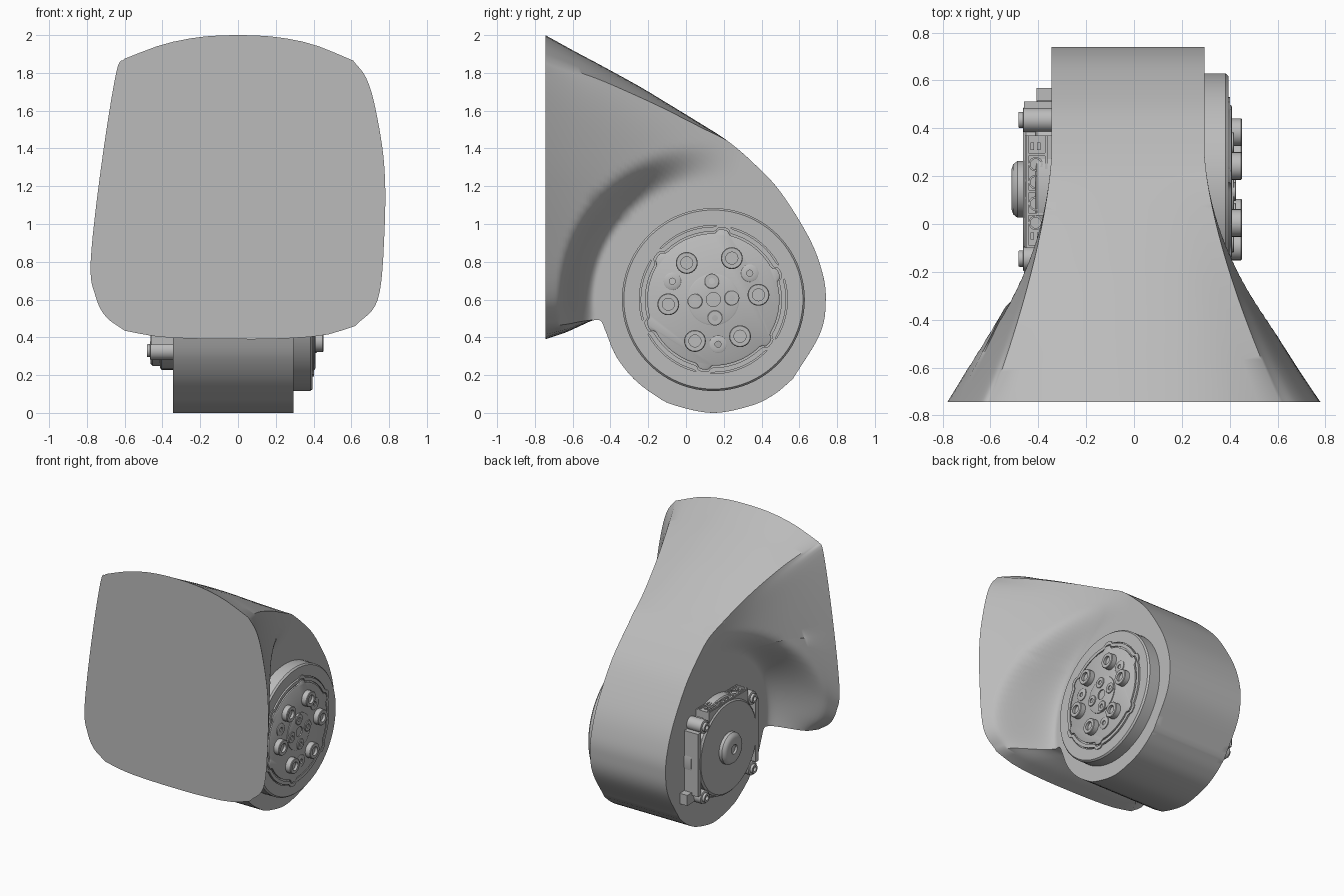
import bpy, bmesh, math
from mathutils import Vector, Matrix

cube = bpy.data.objects.get("Cube")
if cube:
    bpy.data.objects.remove(cube, do_unlink=True)

grey = bpy.data.materials.new("plain grey")
grey.use_nodes = True
grey.diffuse_color = (0.5, 0.5, 0.5, 1)
grey.node_tree.nodes["Principled BSDF"].inputs["Base Color"].default_value = (0.5, 0.5, 0.5, 1)

CY, CZ = 0.145, 0.6          # drum axis
LEFT, RIGHT = -0.345, 0.295  # drum side planes


def finish(bm, name, angle=35):
    bmesh.ops.recalc_face_normals(bm, faces=bm.faces)
    me = bpy.data.meshes.new(name)
    bm.to_mesh(me)
    bm.free()
    ob = bpy.data.objects.new(name, me)
    bpy.context.collection.objects.link(ob)
    me.materials.append(grey)
    bpy.ops.object.select_all(action="DESELECT")
    ob.select_set(True)
    bpy.context.view_layer.objects.active = ob
    bpy.ops.object.shade_smooth_by_angle(angle=math.radians(angle))
    return ob


def spline(pts, t):
    """Catmull-Rom point at t, measured in segments."""
    p = [Vector(q) for q in pts]
    i = min(int(t), len(p) - 2)
    f = t - i
    b, c = p[i], p[i + 1]
    a = p[i - 1] if i else 2 * b - c
    d = p[i + 2] if i + 2 < len(p) else 2 * c - b
    return 0.5 * (2 * b + (c - a) * f + (2 * a - 5 * b + 4 * c - d) * f**2
                  + (3 * b - a - 3 * c + d) * f**3)


def smooth(lo, hi, v):
    v = min(1, max(0, (v - lo) / (hi - lo)))
    return v * v * (3 - 2 * v)


# Side profile rails (y, z), paired section by section
upper = [(-.745, 2), (-.6, 1.92), (-.45, 1.84), (-.25, 1.73), (-.1, 1.64), (.08, 1.53), (.22, 1.44),
         (.36, 1.32), (.5, 1.17), (.65, .93), (.72, .75), (.74, .6), (.71, .42), (.566, .18)]
lower = [(-.745, .39), (-.64, .425), (-.55, .465), (-.49, .49), (-.45, .485), (-.425, .43), (-.37, .3),
         (-.276, .18), (-.16, .09), (-.06, .04), (.145, 0), (.35, .04), (.47, .1), (.566, .18)]

# Front outline (x, z) as four chains: left, top, right, bottom
left = [(-.6, .435), (-.7, .51), (-.755, .62), (-.78, .8), (-.725, 1.3), (-.645, 1.8), (-.6, 1.875)]
top = [(-.6, 1.875), (-.4, 1.95), (-.2, 1.99), (0, 2), (.2, 1.99), (.4, 1.95), (.61, 1.865)]
right = [(.61, 1.865), (.68, 1.77), (.73, 1.6), (.775, 1.3), (.775, .95), (.74, .6), (.62, .46)]
bottom = [(.62, .46), (.45, .41), (.2, .392), (0, .39), (-.2, .392), (-.42, .403), (-.6, .435)]

# Each ring point: front x, front height ratio, drum x, drum height ratio
ring, corners = [], []
for k, (chain, n) in enumerate([(left, 36), (top, 14), (right, 36), (bottom, 14)]):
    corners.append(len(ring))
    for i in range(n):
        s = i / n
        x, z = spline(chain, s * (len(chain) - 1))
        wide = LEFT + (RIGHT - LEFT) * s
        bx, bv = [(LEFT, s), (wide, 1), (RIGHT, 1 - s), (RIGHT + LEFT - wide, 0)][k]
        ring.append((x, (z - .39) / 1.61, bx, bv))

# Body: flared front lofted into the drum
bm = bmesh.new()
weight = bm.edges.layers.float.new("bevel_weight_edge")
STEPS = 8
total = (len(upper) - 1) * STEPS
rows = []
for j in range(total + 1):
    t = j / STEPS
    U, L = spline(upper, t), spline(lower, t)
    row = []
    for fx, fv, bx, bv in ring:
        reach = 6 if fv > 0.5 else 3
        v = bv + (fv - bv) * max(0, 1 - t / reach)
        y, z = L.lerp(U, v)
        flare = max(0, (0.3 - y) / 1.045) ** 1.5
        pocket = smooth(0.63, 0.83, math.hypot(y - CY, z - CZ))
        if j == 0:
            flare = pocket = 1
        pocket += (1 - pocket) * max(0, 1 - t / 0.8) ** 2
        row.append(bm.verts.new((bx + (fx - bx) * flare * pocket, y, z)))
    rows.append(row)
n = len(ring)
for a, b in zip(rows, rows[1:]):
    for i in range(n):
        bm.faces.new((a[i], a[(i + 1) % n], b[(i + 1) % n], b[i]))
bm.faces.new(rows[0])
for j in range(5 * STEPS, total - 2):
    for c in corners:
        bm.edges.get((rows[j][c], rows[j + 1][c]))[weight] = 1
bmesh.ops.remove_doubles(bm, verts=bm.verts, dist=0.0005)
body = finish(bm, "flared_body", 40)
bev = body.modifiers.new("edge_round", "BEVEL")
bev.limit_method = "WEIGHT"
bev.width = 0.014
bev.segments = 2


def turned(name, profile, y=CY, z=CZ, seg=48, lobes=None):
    """Revolve (radius, x) points about an axis along x."""
    bm = bmesh.new()
    rings = []
    for r, x in profile:
        ringv = []
        for i in range(seg):
            a = 2 * math.pi * i / seg
            rr = r + (lobes(a) if lobes and r > 0.3 else 0)
            ringv.append(bm.verts.new((x, y + rr * math.cos(a), z + rr * math.sin(a))))
        rings.append(ringv)
    for a, b in zip(rings, rings[1:]):
        for i in range(seg):
            bm.faces.new((a[i], a[(i + 1) % seg], b[(i + 1) % seg], b[i]))
    bm.faces.new(rings[0])
    bm.faces.new(rings[-1])
    return finish(bm, name)


def box(name, x, y, z):
    bm = bmesh.new()
    size = [b - a for a, b in (x, y, z)]
    mid = [(a + b) / 2 for a, b in (x, y, z)]
    bmesh.ops.create_cube(bm, size=1, matrix=Matrix.Translation(mid) @ Matrix.Diagonal((*size, 1)))
    return finish(bm, name)


def polar(radius, degrees):
    a = math.radians(degrees)
    return CY + radius * math.cos(a), CZ + radius * math.sin(a)


def socket(name, r, x0, x1, y, z, hole=0.5, depth=0.02, seg=24):
    d = math.copysign(depth, x1 - x0)
    turned(name, [(r, x0), (r, x1 - d * .2), (r * .93, x1), (r * hole, x1), (r * hole, x1 - d)], y, z, seg)


def lug_wave(a):
    near = (math.degrees(a) - 22 + 30) % 60 - 30
    return 0.024 * smooth(7, 3, abs(near)) if abs(near) < 7 else 0


# Output hub on the left side
turned("hub_collar", [(.484, .2), (.484, .383), (.474, .395), (.392, .395), (.392, .385)], seg=96)
turned("hub_flange", [(.385, .37), (.385, .402), (.36, .402), (.36, .394), (.35, .394),
                      (.35, .405), (.342, .41)], seg=180, lobes=lug_wave)
turned("hub_centre", [(.137, .4), (.137, .416), (.13, .419), (.037, .419), (.037, .405)])
for k in range(6):
    socket("hub_post", .058, .4, .452, *polar(.24, 6 + 60 * k), hole=.55)
for k in range(3):
    socket("hub_screw", .046, .4, .418, *polar(.238, 36 + 120 * k), hole=.35, depth=.01)
for k in range(4):
    socket("centre_screw", .04, .41, .426, *polar(.098, 5 + 90 * k), hole=.4, depth=.01)

# Motor housing on the right side
turned("motor_base", [(.372, -.3), (.372, -.405), (.362, -.412)], seg=72)
turned("motor_cover", [(.352, -.4), (.352, -.452), (.338, -.464)], seg=72)
turned("motor_dome", [(.118, -.46), (.118, -.488), (.105, -.505), (.085, -.512), (.035, -.512), (.035, -.495)])
for sy in (-1, 1):
    for sz in (-1, 1):
        y, z = CY + sy * .29, CZ + sz * .27
        socket("motor_lug", .05, -.33, -.465, y, z, hole=.6, depth=.01)
        socket("motor_bolt", .034, -.44, -.483, y, z, hole=.5)
    box("motor_ear", (-.46, -.33), sorted((CY + sy * .33, CY + sy * .368)), (.36, .84))
box("cable_tab", (-.408, -.33), (.48, .568), (.3, .38))

# Connector block with screws and slots on top
box("connector_block", (-.455, -.33), (-.1, .37), (.8, .95))
for y in (-.1, .035, .13, .285):
    box("connector_rib", (-.452, -.36), (y, y + .012), (.94, .962))
for x in (-.452, -.372):
    box("connector_wall", (x, x + .01), (-.1, .37), (.94, .962))
for y in (-.065, .31):
    for x in (-.432, -.405):
        box("connector_pin", (x, x + .014), (y, y + .03), (.94, .958))
for y in (.005, .085, .175, .25):
    screw = socket, turned("connector_screw", [(.03, 0), (.03, .012), (.022, .012), (.022, .005)], 0, 0, 20)
    screw[1].rotation_euler = (0, -math.pi / 2, 0)
    screw[1].location = (-.411, y, .948)
